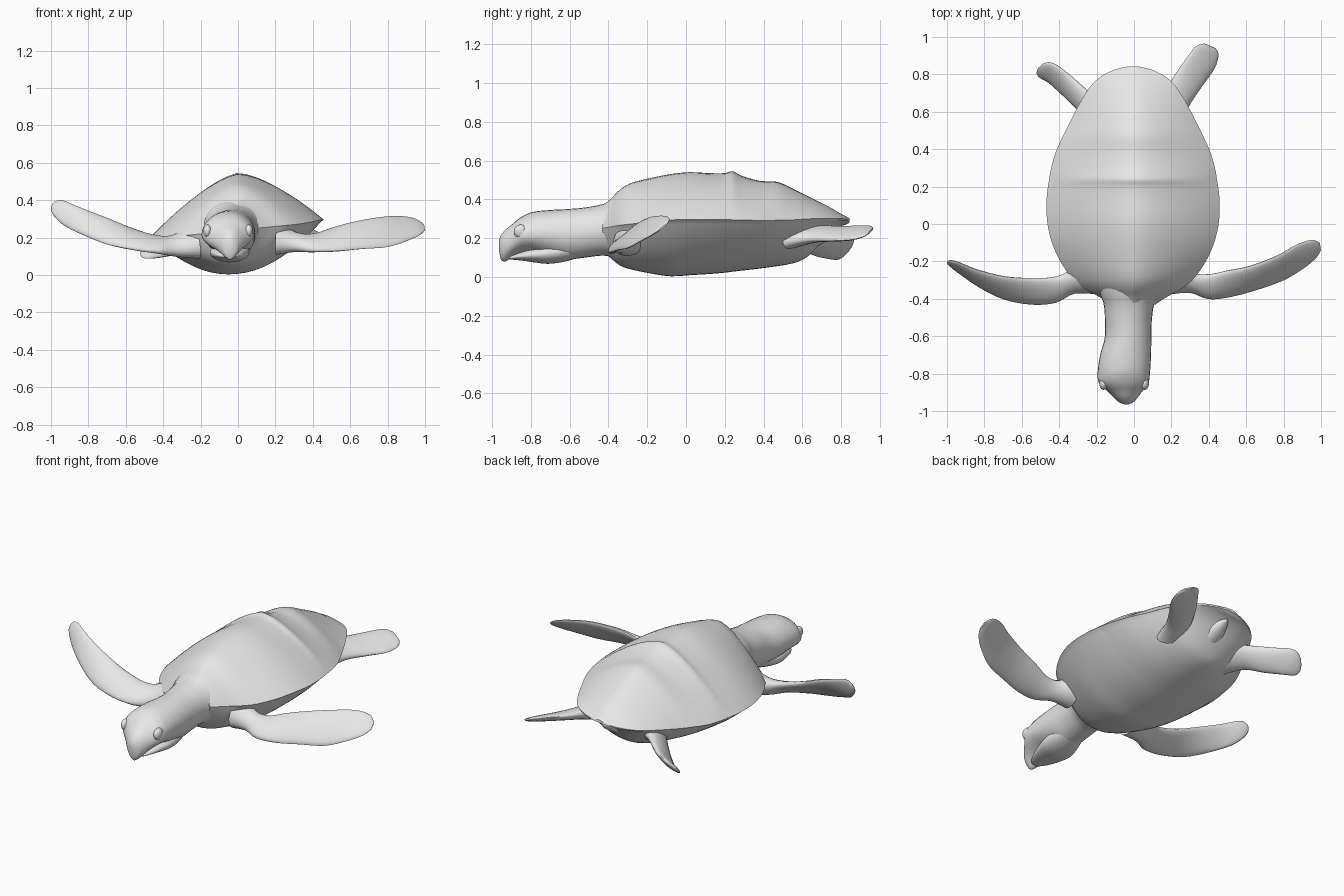
import bpy, bmesh, math
from mathutils import Vector

grey = bpy.data.materials.new("pale_grey")
grey.diffuse_color = (0.8, 0.8, 0.8, 1)


def finish(obj, angle=40):
    obj.data.materials.append(grey)
    bpy.ops.object.select_all(action='DESELECT')
    obj.select_set(True)
    bpy.context.view_layer.objects.active = obj
    bpy.ops.object.shade_smooth_by_angle(angle=math.radians(angle))


def loft(name, rings, steps=4, angle=40):
    """Skin closed rings, with smooth in-between rings along the length."""
    dense = []
    last = len(rings) - 1
    for i in range(last):
        quad = [rings[max(i - 1, 0)], rings[i], rings[i + 1], rings[min(i + 2, last)]]
        for s in range(steps):
            t = s / steps
            dense.append([0.5 * (2 * b + (c - a) * t + (2 * a - 5 * b + 4 * c - d) * t * t
                                 + (3 * b - a - 3 * c + d) * t ** 3)
                          for a, b, c, d in zip(*quad)])
    dense.append(rings[-1])
    bm = bmesh.new()
    loops = [[bm.verts.new(p) for p in ring] for ring in dense]
    n = len(loops[0])
    for lo, hi in zip(loops, loops[1:]):
        for k in range(n):
            bm.faces.new((lo[k], lo[(k + 1) % n], hi[(k + 1) % n], hi[k]))
    bm.faces.new(loops[0])
    bm.faces.new(loops[-1])
    bmesh.ops.recalc_face_normals(bm, faces=bm.faces)
    mesh = bpy.data.meshes.new(name)
    bm.to_mesh(mesh)
    bm.free()
    obj = bpy.data.objects.new(name, mesh)
    bpy.context.collection.objects.link(obj)
    finish(obj, angle)
    return obj


def angles(n):
    return [2 * math.pi * k / n for k in range(n)]


def shell_ring(y, w, top, rim, bottom):
    """Keeled dome above the rim, rounded belly set in a little below it."""
    ring = []
    for a in angles(56):
        c, s = math.cos(a), math.sin(a)
        if s > -1e-6:
            x, z = w * c, rim + (top - rim) * (1 - abs(c) ** 1.5)
        else:
            x, z = 0.97 * w * c, rim - 0.008 - (rim - 0.008 - bottom) * (1 - abs(c) ** 2.1)
        ring.append(Vector((x - 0.005, y, z + 0.1 * x)))   # slight roll
    return ring


def oval_ring(y, cx, w, top, bottom, mid=0.5, taper=1.0):
    """Oval whose lower half can narrow to a wedge."""
    zm = bottom + (top - bottom) * mid
    ring = []
    for a in angles(28):
        c, s = math.cos(a), math.sin(a)
        if s >= 0:
            ring.append(Vector((cx + w * c, y, zm + (top - zm) * s)))
        else:
            ring.append(Vector((cx + w * c * abs(c) ** (taper - 1), y, zm + (zm - bottom) * s)))
    return ring


def flipper(name, pairs):
    """Blade from pairs of opposite edge points and a half thickness."""
    mids = [(Vector(a) + Vector(b)) / 2 for a, b, t in pairs]
    rings = []
    for i, (a, b, t) in enumerate(pairs):
        along = mids[min(i + 1, len(mids) - 1)] - mids[max(i - 1, 0)]
        u = (Vector(a) - Vector(b)) / 2
        v = u.cross(along).normalized() * t
        rings.append([mids[i] + u * math.cos(q) + v * math.sin(q) for q in angles(20)])
    return loft(name, rings, 4, 60)


# Shell and belly: y, half width, top, rim, bottom
shell = [
    (-0.43, 0.12, 0.37, 0.24, 0.13), (-0.39, 0.18, 0.40, 0.24, 0.10),
    (-0.34, 0.27, 0.45, 0.24, 0.06), (-0.28, 0.335, 0.485, 0.24, 0.04),
    (-0.18, 0.40, 0.51, 0.245, 0.02), (-0.08, 0.44, 0.53, 0.25, 0.006),
    (0.02, 0.46, 0.54, 0.25, 0.012), (0.12, 0.463, 0.535, 0.25, 0.018),
    (0.20, 0.455, 0.535, 0.25, 0.025), (0.24, 0.448, 0.545, 0.25, 0.03),
    (0.29, 0.44, 0.52, 0.25, 0.036), (0.38, 0.415, 0.495, 0.25, 0.046),
    (0.47, 0.375, 0.49, 0.255, 0.058), (0.54, 0.34, 0.46, 0.26, 0.07),
    (0.61, 0.305, 0.425, 0.268, 0.095), (0.68, 0.265, 0.39, 0.275, 0.16),
    (0.74, 0.225, 0.36, 0.28, 0.23), (0.79, 0.17, 0.33, 0.285, 0.265),
    (0.825, 0.10, 0.312, 0.288, 0.275), (0.842, 0.03, 0.302, 0.292, 0.284),
]
loft("shell_body", [shell_ring(*s) for s in shell], 3, 35)

# Neck and upper head: y, centre x, half width, top, bottom, widest height, taper
head = [
    (-0.25, 0.0, 0.20, 0.43, 0.09), (-0.36, -0.02, 0.165, 0.40, 0.10),
    (-0.43, -0.027, 0.135, 0.375, 0.11), (-0.52, -0.03, 0.125, 0.358, 0.10),
    (-0.61, -0.032, 0.125, 0.35, 0.09), (-0.70, -0.045, 0.136, 0.345, 0.10, 0.5, 1.2),
    (-0.79, -0.054, 0.14, 0.335, 0.12, 0.45, 1.4), (-0.85, -0.055, 0.132, 0.308, 0.115, 0.5, 1.6),
    (-0.895, -0.048, 0.092, 0.272, 0.10, 0.5, 1.6), (-0.93, -0.044, 0.062, 0.243, 0.08, 0.55, 1.5),
    (-0.953, -0.042, 0.038, 0.215, 0.09, 0.55, 1.3), (-0.964, -0.042, 0.012, 0.19, 0.14),
]
loft("neck_and_head", [oval_ring(*s) for s in head], 4, 60)

# Lower jaw
jaw = [
    (-0.55, -0.03, 0.07, 0.18, 0.10), (-0.63, -0.036, 0.095, 0.19, 0.078),
    (-0.71, -0.045, 0.105, 0.175, 0.068), (-0.78, -0.05, 0.092, 0.155, 0.075),
    (-0.85, -0.05, 0.068, 0.13, 0.085), (-0.90, -0.046, 0.035, 0.11, 0.09),
    (-0.915, -0.045, 0.010, 0.104, 0.096),
]
loft("lower_jaw", [oval_ring(*s) for s in jaw], 4, 60)

# Eyes
for side, x in (("left", -0.163), ("right", 0.057)):
    bpy.ops.mesh.primitive_uv_sphere_add(segments=20, ring_count=12, radius=0.035,
                                         location=(x, -0.852, 0.235))
    eye = bpy.context.object
    eye.name = side + "_eye"
    eye.scale = (0.65, 1, 1)
    finish(eye)

# Front flippers: leading edge, trailing edge, half thickness
flipper("front_flipper_left", [
    ((-0.20, -0.36, 0.11), (-0.24, -0.20, 0.25), 0.08),
    ((-0.32, -0.365, 0.11), (-0.35, -0.26, 0.205), 0.048),
    ((-0.42, -0.42, 0.12), (-0.43, -0.285, 0.205), 0.03),
    ((-0.55, -0.43, 0.135), (-0.56, -0.29, 0.245), 0.025),
    ((-0.70, -0.40, 0.165), (-0.70, -0.28, 0.305), 0.022),
    ((-0.83, -0.335, 0.215), (-0.84, -0.245, 0.36), 0.019),
    ((-0.93, -0.265, 0.265), (-0.94, -0.205, 0.40), 0.015),
    ((-0.983, -0.225, 0.315), (-0.983, -0.195, 0.39), 0.010),
    ((-0.999, -0.21, 0.345), (-0.999, -0.20, 0.365), 0.003)])
flipper("front_flipper_right", [
    ((0.20, -0.36, 0.13), (0.22, -0.20, 0.27), 0.08),
    ((0.30, -0.36, 0.135), (0.31, -0.265, 0.22), 0.045),
    ((0.40, -0.40, 0.128), (0.40, -0.27, 0.215), 0.03),
    ((0.52, -0.388, 0.128), (0.50, -0.25, 0.25), 0.025),
    ((0.66, -0.35, 0.14), (0.62, -0.225, 0.285), 0.022),
    ((0.80, -0.30, 0.15), (0.76, -0.172, 0.31), 0.019),
    ((0.91, -0.235, 0.185), (0.87, -0.11, 0.315), 0.016),
    ((0.975, -0.18, 0.215), (0.95, -0.085, 0.30), 0.011),
    ((0.999, -0.14, 0.24), (0.993, -0.10, 0.27), 0.004)])

# Rear flippers: inner edge, outer edge, half thickness
flipper("rear_flipper_right", [
    ((0.11, 0.60, 0.24), (0.25, 0.50, 0.17), 0.055),
    ((0.19, 0.75, 0.25), (0.29, 0.62, 0.19), 0.036),
    ((0.24, 0.83, 0.255), (0.36, 0.73, 0.19), 0.026),
    ((0.29, 0.90, 0.262), (0.43, 0.83, 0.19), 0.019),
    ((0.33, 0.95, 0.262), (0.452, 0.905, 0.205), 0.013),
    ((0.375, 0.965, 0.25), (0.435, 0.94, 0.225), 0.005)])
flipper("rear_flipper_left", [
    ((-0.10, 0.62, 0.22), (-0.22, 0.50, 0.12), 0.055),
    ((-0.24, 0.705, 0.22), (-0.29, 0.60, 0.13), 0.036),
    ((-0.35, 0.80, 0.205), (-0.37, 0.68, 0.105), 0.026),
    ((-0.43, 0.858, 0.20), (-0.455, 0.755, 0.09), 0.019),
    ((-0.48, 0.86, 0.175), (-0.508, 0.785, 0.092), 0.013),
    ((-0.512, 0.835, 0.14), (-0.522, 0.81, 0.11), 0.005)])

# Short tail under the back of the shell
tail = [(0.58, 0.0, 0.10, 0.27, 0.12), (0.68, 0.0, 0.065, 0.27, 0.16),
        (0.76, 0.0, 0.035, 0.265, 0.21), (0.80, 0.0, 0.01, 0.26, 0.245)]
loft("tail", [oval_ring(*s) for s in tail], 4, 60)
